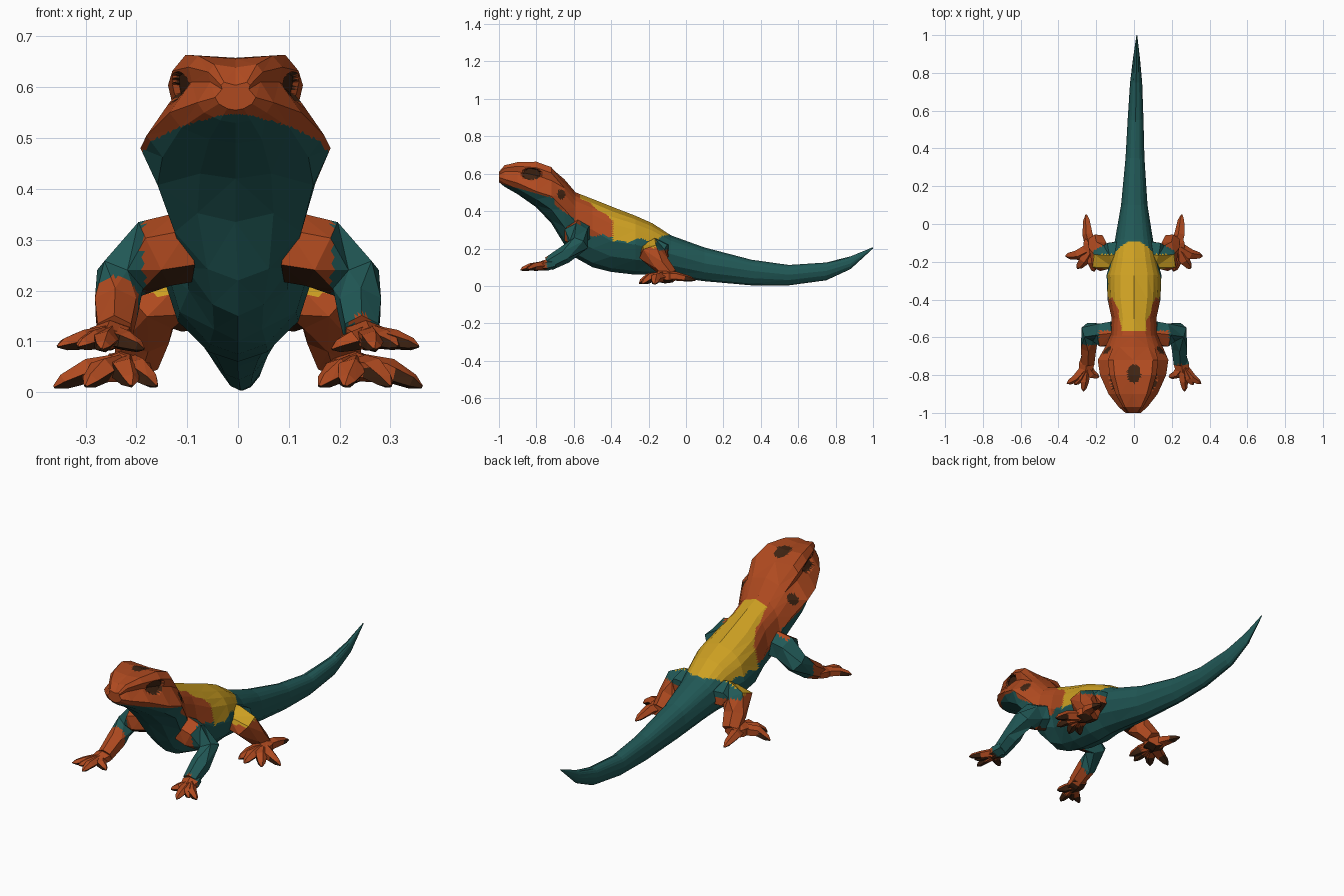
import bpy, bmesh, math
from mathutils import Vector

cube = bpy.data.objects.get("Cube")
if cube:
    bpy.data.objects.remove(cube)


def material(name, rgb):
    m = bpy.data.materials.new(name)
    m.use_nodes = True
    m.diffuse_color = (*rgb, 1)
    node = next(n for n in m.node_tree.nodes if n.type == 'BSDF_PRINCIPLED')
    node.inputs["Base Color"].default_value = (*rgb, 1)
    node.inputs["Roughness"].default_value = 0.9
    return m


MATERIALS = [material("burnt orange", (0.43, 0.068, 0.014)),
             material("deep teal", (0.015, 0.099, 0.094)),
             material("golden yellow", (0.61, 0.35, 0.016)),
             material("dark brown", (0.05, 0.017, 0.006))]
ORANGE, TEAL, YELLOW, DARK = range(len(MATERIALS))


def loft(name, rings, paint, cuts, shape=None):
    """Skin closed rings, facet them, then colour the facets by a rule."""
    bm = bmesh.new()
    loops = [[bm.verts.new(p) for p in ring] for ring in rings]
    n = len(loops[0])
    for a, b in zip(loops, loops[1:]):
        for i in range(n):
            j = (i + 1) % n
            bm.faces.new((a[i], a[j], b[j], b[i]))
    bm.faces.new(loops[0])
    bm.faces.new(loops[-1])
    bmesh.ops.recalc_face_normals(bm, faces=bm.faces[:])
    bmesh.ops.triangulate(bm, faces=bm.faces[:])
    bmesh.ops.subdivide_edges(bm, edges=bm.edges[:], cuts=cuts, use_grid_fill=True)
    bm.normal_update()
    for f in bm.faces:
        f.material_index = paint(f.calc_center_median(), f.normal)
    if shape:
        for v in bm.verts:
            shape(v)
    mesh = bpy.data.meshes.new(name)
    bm.to_mesh(mesh)
    bm.free()
    for m in MATERIALS:
        mesh.materials.append(m)
    obj = bpy.data.objects.new(name, mesh)
    bpy.context.collection.objects.link(obj)


def tube(name, path, radii, paint, sides=6, flat=1.0, cuts=2):
    """Tapered faceted tube along a path."""
    path = [Vector(p) for p in path]
    rings = []
    for i, (p, r) in enumerate(zip(path, radii)):
        d = (path[min(i + 1, len(path) - 1)] - path[max(i - 1, 0)]).normalized()
        side = d.cross(Vector((0, 0, 1))).normalized()
        up = side.cross(d)
        angles = [math.tau * (k + 0.5) / sides for k in range(sides)]
        rings.append([p + side * r * math.cos(a) + up * r * flat * math.sin(a)
                      for a in angles])
    loft(name, rings, paint, cuts)


# Body stations from snout to tail tip: y, top, widest height, bottom, half width
STATIONS = [
    (-1.0, .61, .58, .555, .04), (-.97, .645, .57, .53, .075),
    (-.9, .662, .55, .49, .13), (-.8, .664, .505, .42, .175),
    (-.72, .635, .48, .335, .187), (-.65, .57, .41, .22, .152),
    (-.59, .5, .34, .15, .125), (-.5, .465, .3, .1, .118),
    (-.4, .425, .24, .075, .14), (-.27, .375, .22, .06, .145),
    (-.18, .335, .2, .06, .12), (-.08, .27, .17, .05, .1),
    (.1, .205, .12, .025, .07), (.35, .14, .08, .003, .05),
    (.55, .112, .06, .003, .042), (.75, .125, .08, .03, .032),
    (.88, .158, .12, .09, .018), (1.0, .207, .204, .2, .002)]


def body_ring(y, top, mid, low, w):
    head = y < -.68
    h, d = top - mid, mid - low
    # Brow ledge and pinched cheek on the head, plain rounding elsewhere
    upper = (((.56, 0), (.71, .2), (.66, .46)) if head
             else ((.5, .13), (.72, .29), (.87, .5)))
    half = [(w * a, top - b * h) for a, b in upper]
    half += [(w, mid), (w * .82, mid - .5 * d), (w * .4, low + .12 * d)]
    x0 = .015 * y if y > 0 else -.005 * head
    left = [(-x, z) for x, z in reversed(half)]
    outline = [(0, top - (.006 if head else 0))] + half + [(0, low)] + left
    return [Vector((x + x0, y, z)) for x, z in outline]


def inside(c, centre, size):
    p = Vector((abs(c.x), c.y, c.z)) - Vector(centre)
    return sum((a / s) ** 2 for a, s in zip(p, size)) < 1


def in_eye(c):
    return inside(c, (.11, -.827, .599), (.05, .052, .031))


def paint_body(c, normal):
    y = c.y
    z = c.z + .012 * math.sin(45 * y) * math.sin(30 * c.x + 20 * y)
    if in_eye(c) or inside(c, (.145, -.667, .49), (.06, .022, .028)):
        return DARK
    if inside(c, (0, -.792, .66), (.036, .05, .08)):
        return DARK
    if y < -.7:
        return ORANGE if c.z > .55 - .28 * (y + 1) else TEAL
    if y < -.6:
        return ORANGE if c.z > .36 - .7 * (y + .6) else TEAL
    if y < -.39:
        if y > -.565 and z > .35 - .63 * (y + .38):
            return YELLOW
        return ORANGE if z > .265 else TEAL
    return YELLOW if y < -.09 - 6 * c.x ** 2 and z > .243 else TEAL


def sink_eyes(v):
    if in_eye(v.co):
        v.co.x *= .91


loft("body", [body_ring(*s) for s in STATIONS], paint_body, 7, sink_eyes)


# Limbs, mirrored left and right
def paint_arm(side):
    def rule(c, normal):
        wrist = -.745 if side > 0 else -.64
        upper = abs(c.x) < .185 and -.7 < c.y < -.565
        if c.y < wrist or upper:
            return DARK if normal.z < -.8 else ORANGE
        return TEAL
    return rule


def paint_thigh(c, normal):
    if c.z < .192 or abs(c.x) > .215:
        return DARK if normal.z < -.8 else ORANGE
    return YELLOW if c.y < -.16 else TEAL


def paint_sole(c, normal):
    return DARK if normal.z < -.8 else ORANGE


def foot(name, side, ankle, palm, tips, lift, size, paint_palm):
    """Flat palm with tapering toes, dark under the tips."""
    def flip(p):
        return Vector((p[0] * side, p[1], p[2]))
    a, b = flip(ankle), flip(palm)
    tube(name + "_palm", [a, a.lerp(b, .5), b],
         [.036 * size, .042 * size, .032 * size], paint_palm, flat=.65)
    for i, t in enumerate(tips):
        tip = flip(t)
        knuckle = b.lerp(tip, .5) + Vector((0, 0, lift))
        nail = b.lerp(tip, .85) + Vector((0, 0, lift * .4))

        def paint_toe(c, normal, end=tip):
            near = (c - end).length < .065
            return DARK if near and normal.z < .15 else ORANGE
        radii = [r * size for r in (.026, .022, .014, .003)]
        tube(f"{name}_toe_{i + 1}", [a.lerp(b, .6), knuckle, nail, tip],
             radii, paint_toe, sides=5, flat=.85)


ARM = [(.105, -.575, .285), (.165, -.588, .272), (.232, -.572, .222),
       (.24, -.65, .165), (.243, -.735, .118)]
LEG = [(.05, -.15, .19), (.12, -.165, .187), (.17, -.182, .172),
       (.188, -.13, .112), (.2, -.085, .058)]
HAND_TIPS = [(.355, -.845, .09), (.315, -.85, .09),
             (.268, -.885, .085), (.185, -.81, .085)]
FOOT_TIPS = [(.253, .05, .03), (.362, -.17, .01), (.3, -.235, .012),
             (.21, -.25, .012), (.16, -.225, .012)]

for side, label in ((1, "left"), (-1, "right")):
    def mirrored(path):
        return [(x * side, y, z) for x, y, z in path]
    tube(label + "_front_leg", mirrored(ARM), [.07, .07, .054, .047, .038],
         paint_arm(side), cuts=4)
    tube(label + "_hind_leg", mirrored(LEG), [.07, .078, .074, .056, .046],
         paint_thigh, flat=.88, cuts=4)
    foot(label + "_front_foot", side, (.245, -.705, .118), (.258, -.785, .105),
         HAND_TIPS, .006, 1.1, paint_arm(side))
    foot(label + "_hind_foot", side, (.205, -.07, .05), (.235, -.155, .05),
         FOOT_TIPS, .012, 1.35, paint_sole)
